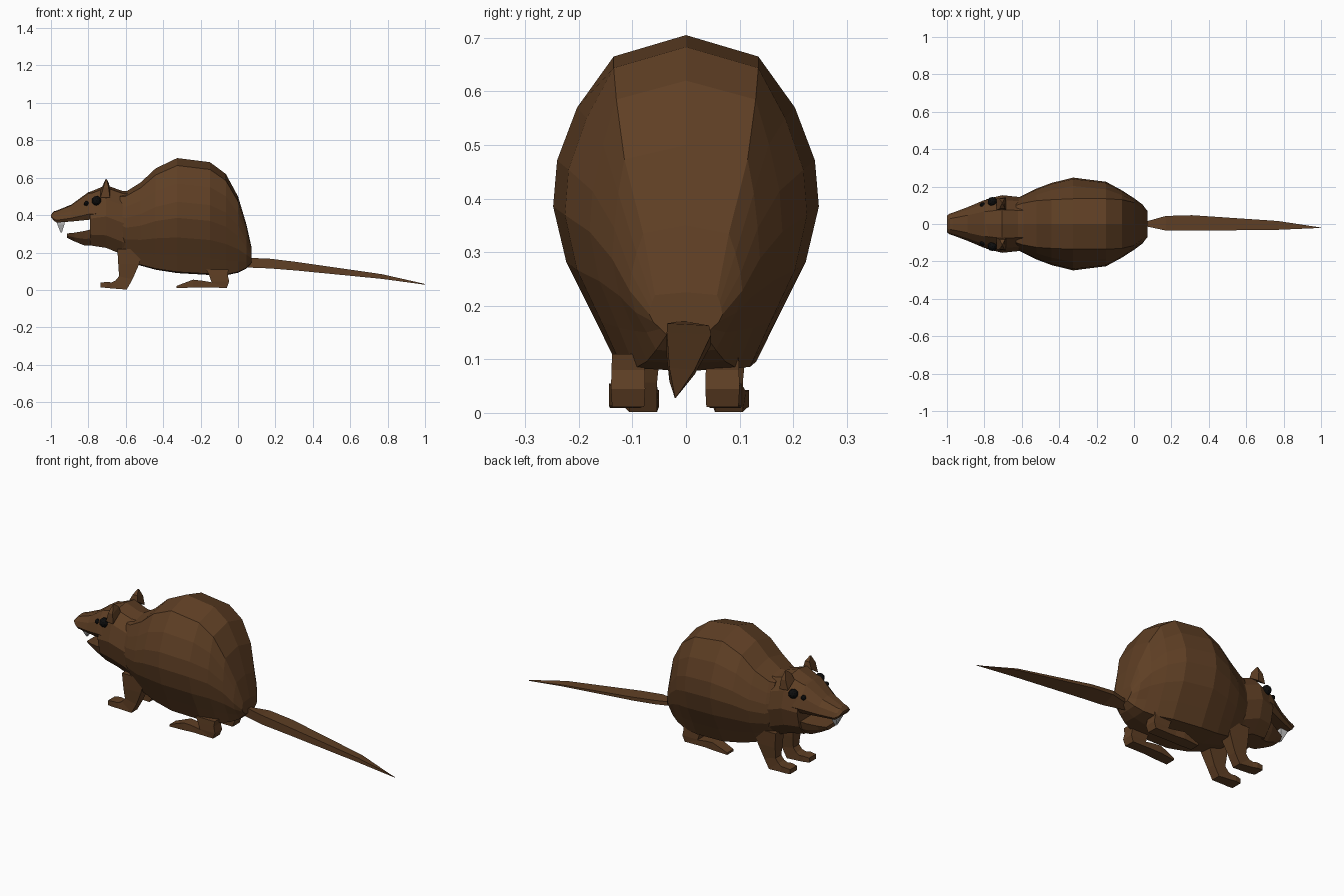
import bpy, bmesh, math
from mathutils import Vector


def material(name, rgb):
    m = bpy.data.materials.new(name)
    m.diffuse_color = (*rgb, 1)
    return m


FUR = material("brown fur", (0.115, 0.05, 0.018))
BLACK = material("black eye", (0.004, 0.004, 0.004))
TOOTH = material("grey white tooth", (0.6, 0.6, 0.6))


def finish(bm, name, mat):
    bmesh.ops.remove_doubles(bm, verts=bm.verts, dist=0.0005)
    bmesh.ops.recalc_face_normals(bm, faces=bm.faces)
    me = bpy.data.meshes.new(name)
    bm.to_mesh(me)
    bm.free()
    me.materials.append(mat)
    ob = bpy.data.objects.new(name, me)
    bpy.context.collection.objects.link(ob)
    return ob


def loft(name, rings, mat=FUR):
    """Skin a list of equal-length point rings and cap both ends."""
    bm = bmesh.new()
    vs = [[bm.verts.new(p) for p in r] for r in rings]
    n = len(vs[0])
    for a, b in zip(vs, vs[1:]):
        for i in range(n):
            j = (i + 1) % n
            bm.faces.new((a[i], a[j], b[j], b[i]))
    bm.faces.new(vs[0])
    bm.faces.new(vs[-1])
    return finish(bm, name, mat)


def section(x, top, bottom, half, profile):
    """Mirror a half profile (width fraction, height fraction) into a ring."""
    pts = [(x, w * half, bottom + h * (top - bottom)) for w, h in profile]
    mirrored = [(px, -y, z) for px, y, z in reversed(pts) if abs(y) > 1e-6]
    return pts + mirrored


def box_limb(name, path, y, mat=FUR):
    """Limb from (x, z, half thickness x, half thickness z, half width, y shift)."""
    rings = []
    for x, z, dx, dz, w, dy in path:
        yy = y + math.copysign(dy, y)
        rings.append([(x + dx, yy - w, z + dz), (x + dx, yy + w, z + dz),
                      (x - dx, yy + w, z - dz), (x - dx, yy - w, z - dz)])
    return loft(name, rings, mat)


# Body: egg-shaped loft with a broad back strip
body = []
for x, top, bottom, half, strip in [
        (-0.63, 0.52, 0.19, 0.135, 0.10), (-0.60, 0.525, 0.155, 0.15, 0.11),
        (-0.52, 0.575, 0.13, 0.19, 0.125), (-0.44, 0.65, 0.108, 0.22, 0.13),
        (-0.325, 0.705, 0.09, 0.248, 0.135), (-0.15, 0.683, 0.08, 0.226, 0.135),
        (-0.065, 0.62, 0.078, 0.18, 0.13), (0.0, 0.50, 0.092, 0.138, 0.115),
        (0.045, 0.35, 0.115, 0.105, 0.08), (0.073, 0.225, 0.145, 0.068, 0.058)]:
    s = strip / half
    profile = [(0, 1), (s, 0.935), (max(0.82, (s + 1) / 2), 0.78), (0.97, 0.62),
               (1, 0.48), (0.9, 0.31), (0.7, 0.15), (0.53, 0.01), (0, 0)]
    body.append(section(x, top, bottom, half, profile))
loft("body", body)

# Head and both jaws
skull = [(0, 1), (0.5, 0.96), (0.84, 0.78), (1, 0.5), (0.85, 0.2), (0.5, 0), (0, 0)]
loft("head", [section(*v, skull) for v in [
    (-0.57, 0.53, 0.16, 0.14), (-0.62, 0.53, 0.19, 0.145), (-0.705, 0.56, 0.225, 0.154),
    (-0.79, 0.525, 0.238, 0.132)]])
muzzle = [(0, 1), (0.52, 0.95), (0.85, 0.62), (1, 0.2), (0.85, 0), (0, 0)]
loft("upper_jaw", [section(*v, muzzle) for v in [
    (-0.75, 0.53, 0.378, 0.136), (-0.80, 0.523, 0.375, 0.128), (-0.89, 0.457, 0.366, 0.09),
    (-0.97, 0.424, 0.36, 0.06), (-0.985, 0.42, 0.37, 0.055), (-1.0, 0.402, 0.39, 0.045)]])
chin = [(0, 1), (1, 1), (0.85, 0.45), (0.5, 0), (0, 0)]
loft("lower_jaw", [section(*v, chin) for v in [
    (-0.76, 0.33, 0.236, 0.115), (-0.82, 0.315, 0.237, 0.095),
    (-0.875, 0.306, 0.26, 0.07), (-0.915, 0.302, 0.28, 0.05)]])

# Tail: flattened tapering strip
loft("tail", [[(x, yl, zt), (x, yr, zt - 0.004), (x, yr, (zt + zb) / 2), (x, yl, zb)]
              for x, yl, yr, zt, zb in [
                  (0.045, -0.008, 0.008, 0.172, 0.12), (0.17, -0.035, 0.043, 0.167, 0.115),
                  (0.31, -0.036, 0.047, 0.15, 0.104), (0.77, -0.031, 0.016, 0.084, 0.059),
                  (1.0, -0.021, -0.019, 0.032, 0.028)]])

for side, label in ((-1, "left"), (1, "right")):
    # Front leg with bent foot
    box_limb(label + "_front_leg", [
        (-0.575, 0.22, 0.07, 0.0, 0.04, 0.0), (-0.585, 0.135, 0.055, 0.0, 0.034, 0.0),
        (-0.60, 0.065, 0.036, -0.008, 0.026, 0.0), (-0.625, 0.026, 0.03, -0.024, 0.026, 0.0),
        (-0.675, 0.024, 0.0, -0.016, 0.03, 0.002), (-0.70, 0.027, 0.0, -0.016, 0.034, 0.004),
        (-0.735, 0.026, 0.0, -0.013, 0.03, 0.006)], side * 0.08)
    # Hind leg with long flat foot
    hind_y = -0.108 if side < 0 else 0.068
    box_limb(label + "_hind_leg", [
        (-0.11, 0.11, 0.06, 0.0, 0.03, 0.0), (-0.105, 0.08, 0.05, 0.0, 0.031, 0.0),
        (-0.095, 0.045, 0.048, 0.0, 0.032, 0.0), (-0.10, 0.026, 0.04, -0.015, 0.03, 0.0),
        (-0.19, 0.031, 0.0, -0.018, 0.03, 0.0), (-0.24, 0.034, 0.0, -0.021, 0.033, 0.003),
        (-0.33, 0.015, 0.0, -0.006, 0.028, 0.006)], hind_y)
    # Ear: small pointed wedge
    loft(label + "_ear", [
        [(-0.735, side * 0.075, 0.535), (-0.735, side * 0.135, 0.495),
         (-0.685, side * 0.142, 0.495), (-0.685, side * 0.075, 0.54)],
        [(-0.718, side * 0.082, 0.57), (-0.72, side * 0.135, 0.548),
         (-0.692, side * 0.137, 0.548), (-0.69, side * 0.082, 0.57)],
        [(-0.707, side * 0.108, 0.592), (-0.706, side * 0.116, 0.59),
         (-0.702, side * 0.116, 0.59), (-0.702, side * 0.108, 0.592)]])
    # Eye: low-poly bead with a small front corner bead
    for nm, c, r in (("eye", (-0.757, 0.119, 0.477), 0.026),
                     ("eye_corner", (-0.81, 0.102, 0.462), 0.014)):
        bm = bmesh.new()
        bmesh.ops.create_icosphere(bm, subdivisions=2, radius=r)
        bmesh.ops.translate(bm, verts=bm.verts, vec=Vector((c[0], side * c[1], c[2])))
        finish(bm, label + "_" + nm, BLACK)
    # Front tooth
    loft(label + "_tooth", [
        [(x - w, side * 0.003, z), (x + w, side * 0.003, z),
         (x + w, side * (0.005 + d), z), (x - w, side * (0.005 + d), z)]
        for x, z, w, d in [(-0.947, 0.37, 0.022, 0.026), (-0.947, 0.35, 0.019, 0.022),
                           (-0.945, 0.306, 0.003, 0.004)]], TOOTH)
